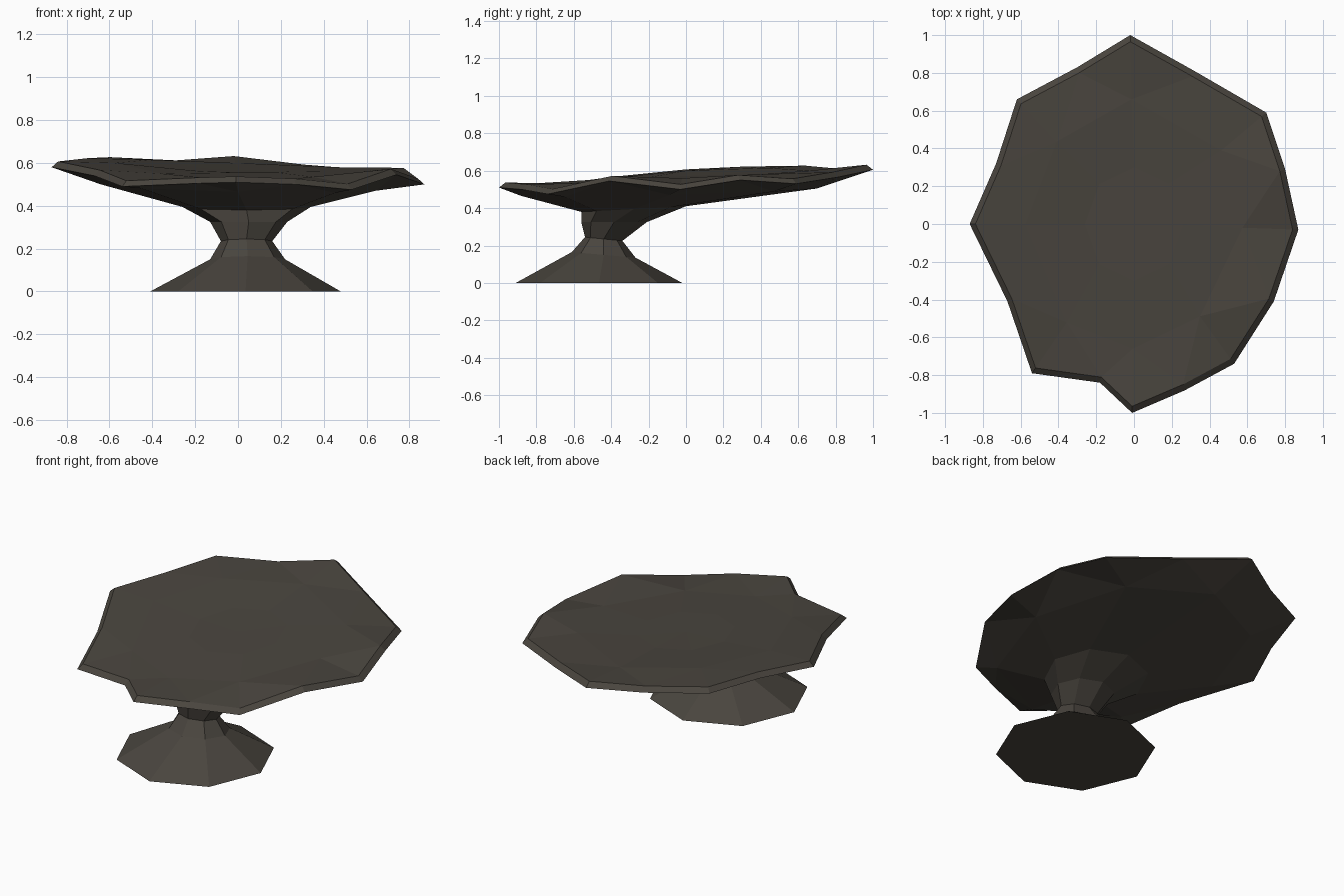
import bpy
import bmesh
from math import sin, cos, pi

cube = bpy.data.objects.get("Cube")
if cube:
    bpy.data.objects.remove(cube, do_unlink=True)

# Dark stone colour
stone = bpy.data.materials.new("dark stone")
stone.use_nodes = True
colour = (0.068, 0.06, 0.049, 1)
stone.diffuse_color = colour
shader = stone.node_tree.nodes["Principled BSDF"]
shader.inputs["Base Color"].default_value = colour
shader.inputs["Roughness"].default_value = 0.9

# Uneven rim of the slab, from the back point round by the right side
RIM = [(-.02, 1, .605), (-.3, .83, .585), (-.62, .66, .6), (-.73, .32, .595),
       (-.87, 0, .58), (-.67, -.41, .54), (-.54, -.79, .49), (-.18, -.84, .505),
       (-.01, -1, .51), (.27, -.88, .50), (.53, -.74, .475), (.74, -.41, .545),
       (.87, -.03, .50), (.80, .29, .55), (.70, .59, .53), (.32, .81, .565)]


def oval(cx, cy, z, rx, ry, tilt_x=0, tilt_y=0):
    """Eight points, starting at the back, with an optional tilt."""
    angles = [pi / 2 + i * pi / 4 for i in range(8)]
    return [(cx + rx * cos(a), cy + ry * sin(a),
             z + tilt_x * cos(a) + tilt_y * sin(a)) for a in angles]


def add(bm, points):
    return [bm.verts.new(p) for p in points]


def bridge(bm, a, b):
    n = len(a)
    for i in range(n):
        j = (i + 1) % n
        bm.faces.new((a[i], a[j], b[j], b[i]))


def fan_bridge(bm, eight, rim):
    """Join an eight-sided ring to the sixteen-sided rim."""
    for i in range(8):
        j = (i + 1) % 8
        mid = rim[2 * i + 1]
        bm.faces.new((eight[i], rim[2 * i], mid))
        bm.faces.new((eight[i], mid, eight[j]))
        bm.faces.new((eight[j], mid, rim[2 * j]))


def finish(bm, name):
    bmesh.ops.recalc_face_normals(bm, faces=bm.faces)
    mesh = bpy.data.meshes.new(name)
    bm.to_mesh(mesh)
    bm.free()
    mesh.materials.append(stone)
    obj = bpy.data.objects.new(name, mesh)
    bpy.context.collection.objects.link(obj)


bm = bmesh.new()

# Flared foot, narrow neck and spreading underside
profile = [oval(.035, -.465, 0, .445, .445),
           oval(.045, -.44, .15, .175, .17, 0, -.015),
           oval(.04, -.44, .235, .12, .10, 0, -.01),
           oval(.05, -.385, .325, .18, .175),
           oval(.04, -.28, .395, .30, .28, 0, .015),
           oval(0, -.09, .485, .64, .79, -.015, .02)]
rings = [add(bm, points) for points in profile]
bm.faces.new(rings[0])
for lower, upper in zip(rings, rings[1:]):
    bridge(bm, lower, upper)

# Chamfered rim of the slab
rim = add(bm, RIM)
fan_bridge(bm, rings[-1], rim)
rim_top = add(bm, [(x * .965, y * .965, z + .027) for x, y, z in RIM])
bridge(bm, rim, rim_top)

# Gently uneven upper surface
heights = [.60, .615, .60, .55, .53, .535, .56, .58]
outer = add(bm, [(x * .66, y * .66, h) for (x, y, _), h in zip(RIM[::2], heights)])
fan_bridge(bm, outer, rim_top)
inner = add(bm, oval(0, 0, .567, .26, .3, -.005, .012))
bridge(bm, outer, inner)
centre = bm.verts.new((0, 0, .565))
for i in range(8):
    bm.faces.new((inner[i], inner[(i + 1) % 8], centre))

finish(bm, "stone_table_rock")
